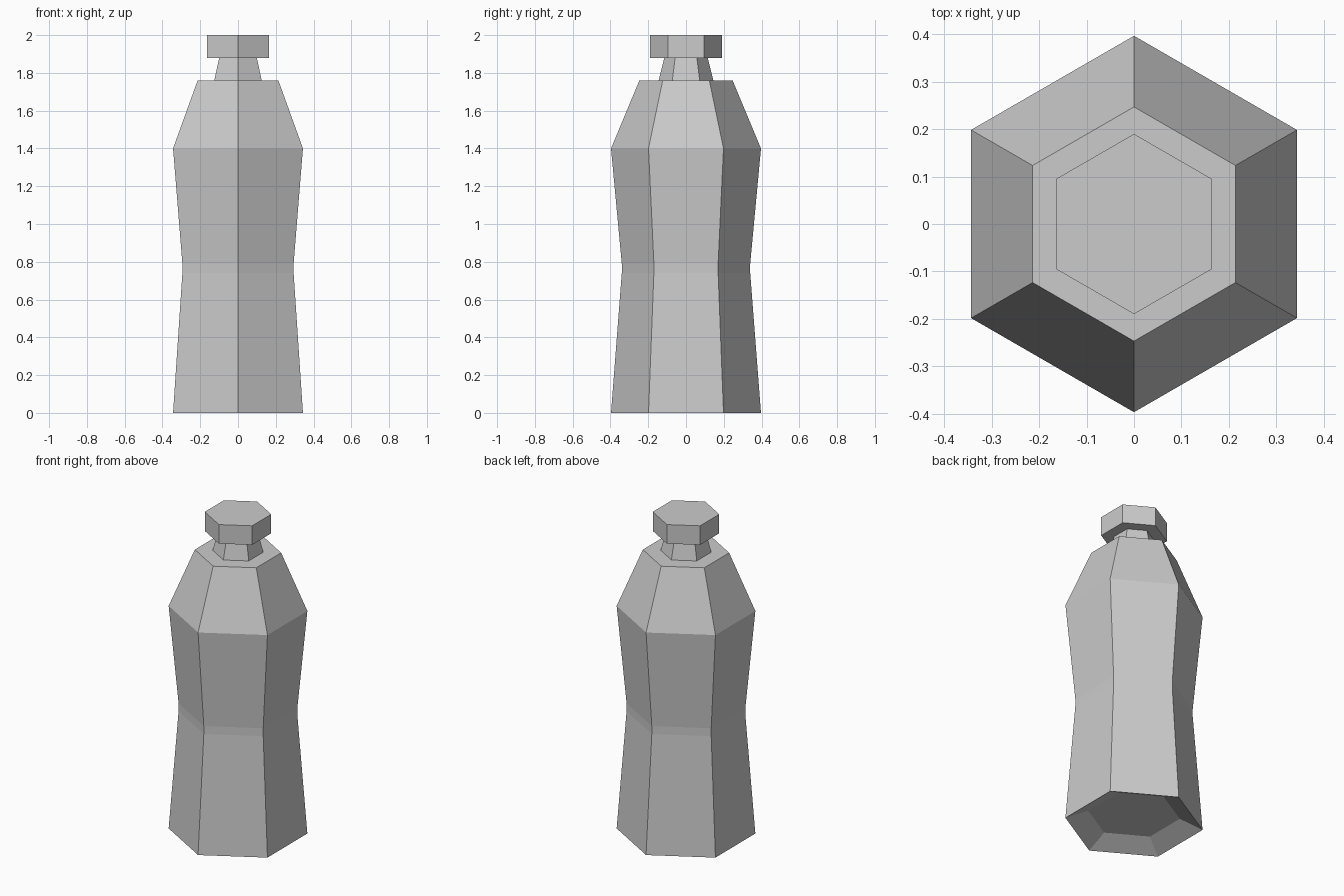
import bpy
import bmesh
from math import sin, cos, tau

SIDES = 6

cube = bpy.data.objects.get("Cube")
if cube:
    bpy.data.objects.remove(cube, do_unlink=True)

grey = bpy.data.materials.new("plain grey")
grey.use_nodes = True
colour = (0.6, 0.6, 0.6, 1)
grey.diffuse_color = colour
grey.node_tree.nodes["Principled BSDF"].inputs["Base Color"].default_value = colour


def hex_lathe(name, profile):
    """Closed six-sided solid through (radius, height) rings, corners on the y axis."""
    bm = bmesh.new()
    rings = []
    for radius, z in profile:
        angles = [tau * (i / SIDES + 0.25) for i in range(SIDES)]
        rings.append([bm.verts.new((radius * cos(a), radius * sin(a), z)) for a in angles])
    for low, high in zip(rings, rings[1:]):
        for i in range(SIDES):
            j = (i + 1) % SIDES
            bm.faces.new((low[i], low[j], high[j], high[i]))
    bm.faces.new(rings[0][::-1])
    bm.faces.new(rings[-1])
    bmesh.ops.recalc_face_normals(bm, faces=bm.faces)
    mesh = bpy.data.meshes.new(name)
    bm.to_mesh(mesh)
    bm.free()
    mesh.materials.append(grey)
    obj = bpy.data.objects.new(name, mesh)
    bpy.context.collection.objects.link(obj)
    return obj


# Body: recessed base, pinched waist, sloping shoulder, tapered neck
hex_lathe("bottle_body", [
    (0.265, 0.06), (0.397, 0.0), (0.34, 0.74), (0.34, 0.79),
    (0.397, 1.40), (0.247, 1.76), (0.145, 1.76), (0.115, 1.88),
])

# Cap
hex_lathe("bottle_cap", [(0.19, 1.88), (0.19, 2.0)])
